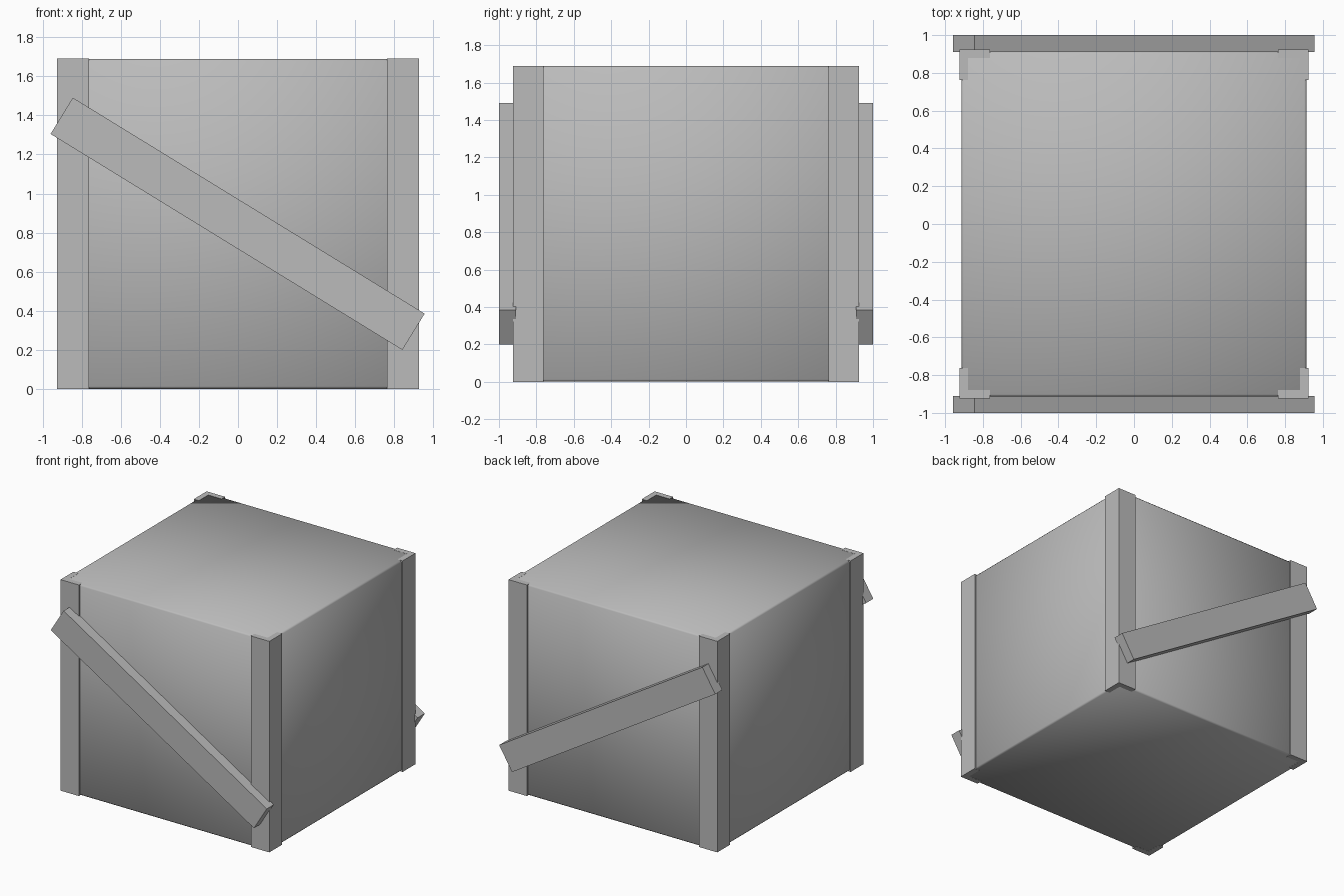
import bpy, bmesh, math
from mathutils import Matrix, Vector

if "Cube" in bpy.data.objects:
    bpy.data.objects.remove(bpy.data.objects["Cube"])

H = 1.69        # crate height
OUT = 0.925     # outer face of the corner brackets
IN = 0.762      # end of each bracket arm
THICK = 0.045   # bracket thickness

grey = bpy.data.materials.new("grey")
grey.diffuse_color = (0.5, 0.5, 0.5, 1)
grey.use_nodes = True
grey.node_tree.nodes["Principled BSDF"].inputs["Base Color"].default_value = grey.diffuse_color


def finish(name, bm):
    bmesh.ops.recalc_face_normals(bm, faces=bm.faces)
    mesh = bpy.data.meshes.new(name)
    bm.to_mesh(mesh)
    bm.free()
    mesh.materials.append(grey)
    obj = bpy.data.objects.new(name, mesh)
    bpy.context.collection.objects.link(obj)
    return obj


def box(name, centre, size, angle=0.0, bevel=0.0):
    bm = bmesh.new()
    bmesh.ops.create_cube(bm, size=1)
    bmesh.ops.scale(bm, vec=Vector(size), verts=bm.verts)
    if bevel:
        bmesh.ops.bevel(bm, geom=bm.edges[:], offset=bevel, segments=1, affect='EDGES')
    bm.transform(Matrix.Translation(centre) @ Matrix.Rotation(angle, 4, 'Y'))
    return finish(name, bm)


# crate body: narrow bevel, soft shading across the faces
body = box("crate_body", (0, 0, H / 2), (1.828, 1.828, H - 0.002), bevel=0.012)
for p in body.data.polygons:
    p.use_smooth = True

# L-shaped bracket on each vertical corner
profile = [(OUT, OUT), (IN, OUT), (IN, OUT - THICK), (OUT - THICK, OUT - THICK),
           (OUT - THICK, IN), (OUT, IN)]
for sx, side in ((-1, "left"), (1, "right")):
    for sy, end in ((-1, "front"), (1, "back")):
        bm = bmesh.new()
        face = bm.faces.new([bm.verts.new((x * sx, y * sy, 0)) for x, y in profile])
        ext = bmesh.ops.extrude_face_region(bm, geom=[face])
        top = [g for g in ext["geom"] if isinstance(g, bmesh.types.BMVert)]
        bmesh.ops.translate(bm, vec=(0, 0, H), verts=top)
        finish(f"corner_bracket_{end}_{side}", bm)

# diagonal planks on the front and back
slope = math.atan2(1.105, 1.80)
for sy, end in ((-1, "front"), (1, "back")):
    box(f"diagonal_plank_{end}", (-0.002, sy * 0.955, 0.845),
        (math.hypot(1.80, 1.105), 0.09, math.hypot(0.115, 0.185)), slope)
